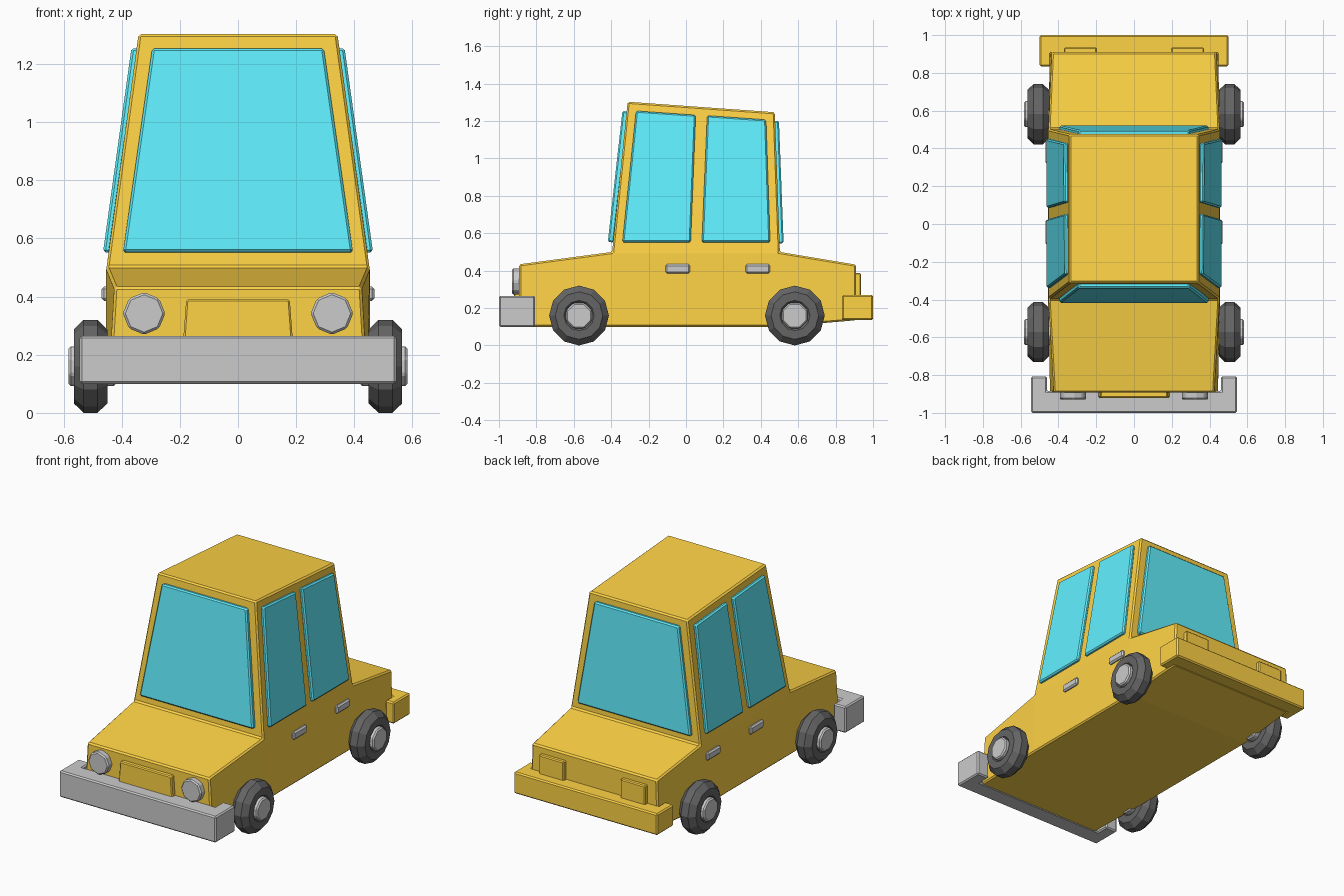
import bpy, bmesh, math
from mathutils import Vector

if "Cube" in bpy.data.objects:
    bpy.data.objects.remove(bpy.data.objects["Cube"])


def material(name, rgb):
    m = bpy.data.materials.new(name)
    m.diffuse_color = (*rgb, 1)
    m.use_nodes = True
    m.node_tree.nodes["Principled BSDF"].inputs["Base Color"].default_value = m.diffuse_color
    return m


ORANGE = material("orange_paint", (1.0, 0.65, 0.06))
CYAN = material("cyan_glass", (0.12, 0.87, 1.0))
BLACK = material("black_rubber", (0.13, 0.13, 0.13))


def finish(name, bm, mat=None, bevel=0.0, mirror=False):
    bmesh.ops.recalc_face_normals(bm, faces=bm.faces)
    me = bpy.data.meshes.new(name)
    bm.to_mesh(me)
    bm.free()
    ob = bpy.data.objects.new(name, me)
    bpy.context.collection.objects.link(ob)
    if mat:
        me.materials.append(mat)
    if bevel:
        b = ob.modifiers.new("bevel", 'BEVEL')
        b.width, b.segments, b.limit_method = bevel, 1, 'ANGLE'
        b.angle_limit = math.radians(35)
    if mirror:
        ob.modifiers.new("mirror", 'MIRROR').use_bisect_axis[0] = False
    return ob


def prism(name, points, offset, mat=None, bevel=0.006, mirror=False):
    """Flat outline of 3D points, thickened along the offset vector."""
    bm = bmesh.new()
    off = Vector(offset)
    a = [bm.verts.new(p) for p in points]
    b = [bm.verts.new(Vector(p) + off) for p in points]
    bm.faces.new(a)
    bm.faces.new(b)
    for i in range(len(a)):
        j = (i + 1) % len(a)
        bm.faces.new((a[i], a[j], b[j], b[i]))
    return finish(name, bm, mat, bevel, mirror)


def box(name, x, y, z, mat=None, bevel=0.006, mirror=False):
    pts = [(x[0], y[0], z[0]), (x[1], y[0], z[0]), (x[1], y[1], z[0]), (x[0], y[1], z[0])]
    return prism(name, pts, (0, 0, z[1] - z[0]), mat, bevel, mirror)


def disc(name, centre, r, depth, axis, sides=8, turn=0.0, bevel=0.008, mirror=False):
    """Polygonal disc starting at centre and running along +x or -y."""
    pts = []
    for i in range(sides):
        t = turn + math.tau * i / sides
        u, v = r * math.cos(t), r * math.sin(t)
        pts.append(Vector(centre) + (Vector((0, u, v)) if axis == 'X' else Vector((u, 0, v))))
    return prism(name, pts, (depth, 0, 0) if axis == 'X' else (0, -depth, 0), None, bevel, mirror)


# Body: four cross-sections lofted front to back, with the cabin raised from the middle
stations = [(-0.892, 0.425, 0.434, 0.445, 0.10), (-0.395, 0.453, 0.50, 0.455, 0.10),
            (0.502, 0.453, 0.50, 0.455, 0.10), (0.91, 0.435, 0.432, 0.445, 0.135)]
bm = bmesh.new()
rings = [[bm.verts.new(p) for p in ((-wb, y, zb), (wb, y, zb), (wt, y, zt), (-wt, y, zt))]
         for y, wt, zt, wb, zb in stations]
bm.faces.new(rings[0])
bm.faces.new(rings[-1])
for k in range(3):
    for i in range(4):
        if k == 1 and i == 2:
            continue
        j = (i + 1) % 4
        bm.faces.new((rings[k][i], rings[k][j], rings[k + 1][j], rings[k + 1][i]))
base = [rings[1][3], rings[1][2], rings[2][2], rings[2][3]]
roof = [bm.verts.new(p) for p in ((-0.342, -0.312, 1.303), (0.342, -0.312, 1.303),
                                  (0.342, 0.475, 1.247), (-0.342, 0.475, 1.247))]
bm.faces.new(roof)
for i in range(4):
    j = (i + 1) % 4
    bm.faces.new((base[i], base[j], roof[j], roof[i]))
finish("car_body", bm, ORANGE, 0.009)

# Front and rear glass
prism("windshield", [(-0.395, -0.385, 0.55), (0.395, -0.385, 0.55),
                     (0.295, -0.307, 1.25), (-0.295, -0.307, 1.25)], (0, -0.033, 0.004), CYAN, 0.008)
prism("rear_window", [(-0.395, 0.488, 0.545), (0.395, 0.488, 0.545),
                      (0.293, 0.463, 1.20), (-0.293, 0.463, 1.20)], (0, 0.034, 0.002), CYAN, 0.008)


# Side windows, lying on the slanted cabin sides
def on_side(y, z):
    return (0.438 - (z - 0.55) * 0.139, y, z)


for name, outline in (("front_side_window", ((-0.34, 0.55), (0.025, 0.55), (0.052, 1.23), (-0.267, 1.252))),
                      ("rear_side_window", ((0.085, 0.55), (0.45, 0.55), (0.428, 1.205), (0.113, 1.227)))):
    prism(name, [on_side(y, z) for y, z in outline], (0.026, 0, 0.003), CYAN, 0.008, True)

# Door handles
for name, y in (("front_door_handle", -0.11), ("rear_door_handle", 0.318)):
    box(name, (0.44, 0.469), (y, y + 0.132), (0.385, 0.435), None, 0.009, True)


# Bumpers: U-shaped bars wrapping the corners
def bumper(name, w, outer, inner, tip, arm, z, mat):
    pts = [(-w, outer), (w, outer), (w, tip), (w - arm, tip),
           (w - arm, inner), (arm - w, inner), (arm - w, tip), (-w, tip)]
    prism(name, [(x, y, z[0]) for x, y in pts], (0, 0, z[1] - z[0]), mat, 0.008)


bumper("front_bumper", 0.545, -1.0, -0.885, -0.807, 0.085, (0.10, 0.265), None)
bumper("rear_bumper", 0.50, 1.0, 0.90, 0.835, 0.06, (0.135, 0.27), ORANGE)

# Lights and grille
disc("headlight", (0.323, -0.87, 0.342), 0.073, 0.06, 'Y', mirror=True)
prism("grille", [(-0.192, -0.88, 0.20), (0.192, -0.88, 0.20),
                 (0.178, -0.88, 0.39), (-0.178, -0.88, 0.39)], (0, -0.04, 0), ORANGE)
box("tail_light", (0.197, 0.37), (0.89, 0.935), (0.22, 0.387), ORANGE, 0.006, True)

# Wheels: low-poly round tyres with octagonal hubs
for name, y in (("front", -0.572), ("rear", 0.582)):
    bm = bmesh.new()
    loops = []
    for i in range(12):
        t = math.tau * i / 12
        ring = []
        for k in range(8):
            a = math.tau * (k + 0.5) / 8
            r = 0.104 + 0.0605 * math.cos(a)
            ring.append(bm.verts.new((0.507 + 0.0625 * math.sin(a),
                                      y + r * math.cos(t), 0.16 + r * math.sin(t))))
        loops.append(ring)
    for i in range(12):
        p, q = loops[i], loops[(i + 1) % 12]
        for k in range(8):
            m = (k + 1) % 8
            bm.faces.new((p[k], p[m], q[m], q[k]))
    finish(name + "_tyre", bm, BLACK, 0, True)
    disc(name + "_hub", (0.42, y, 0.16), 0.074, 0.163, 'X', turn=math.pi / 8, mirror=True)
